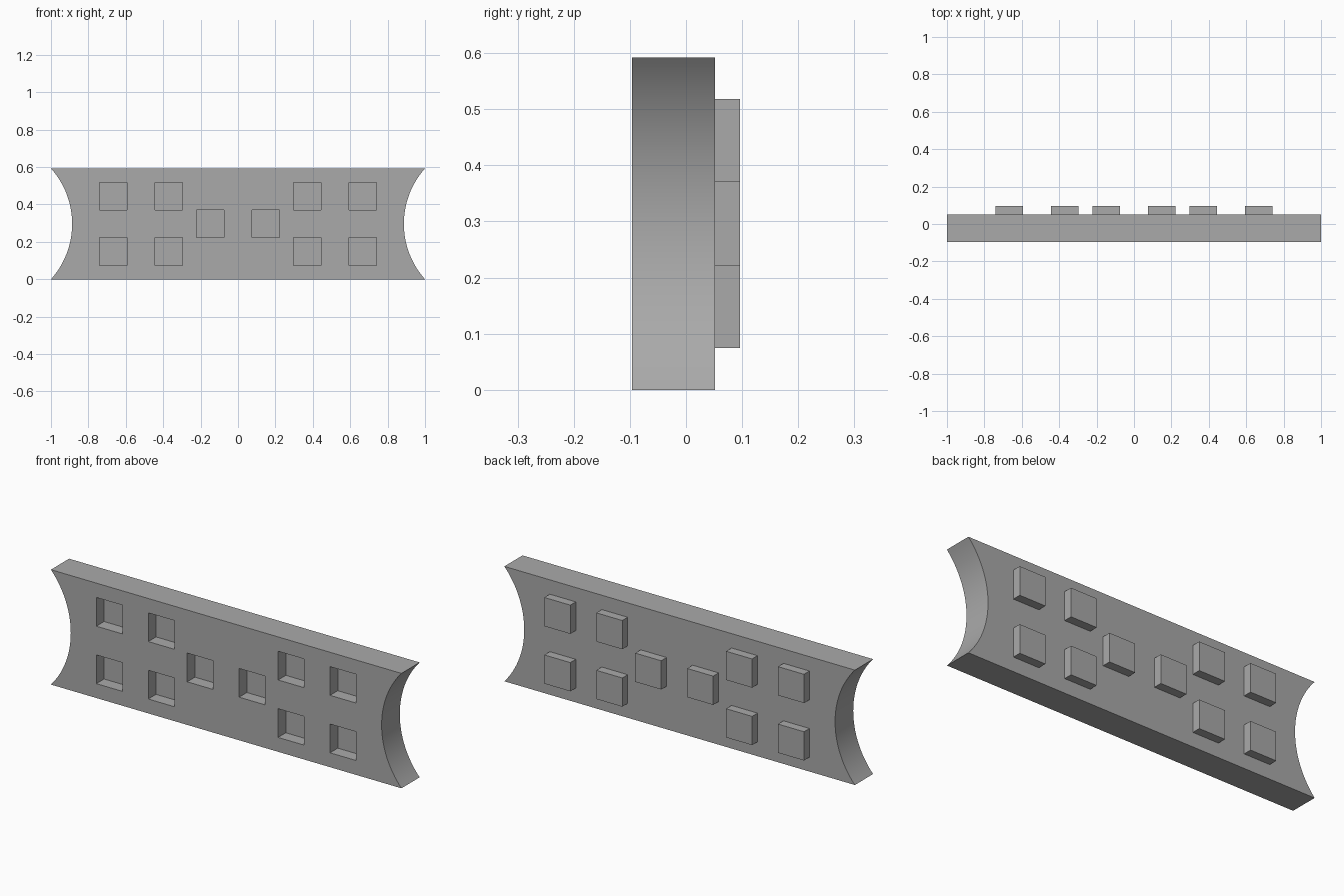
import bpy, bmesh, math

cube = bpy.data.objects.get("Cube")
if cube:
    bpy.data.objects.remove(cube, do_unlink=True)

U = 2 / 27                      # base module of the plate
FRONT, BACK = -1.3 * U, 0.7 * U  # slab faces in y
STUD, POCKET = 0.6 * U, 0.85 * U
RADIUS, STEPS = 6 * U, 32

grey = bpy.data.materials.new("plain_grey")
grey.use_nodes = True
colour = (0.4, 0.4, 0.4, 1)
grey.diffuse_color = colour
grey.node_tree.nodes["Principled BSDF"].inputs["Base Color"].default_value = colour


def make_object(name, bm):
    bmesh.ops.recalc_face_normals(bm, faces=bm.faces)
    mesh = bpy.data.meshes.new(name)
    bm.to_mesh(mesh)
    bm.free()
    mesh.materials.append(grey)
    obj = bpy.data.objects.new(name, mesh)
    bpy.context.collection.objects.link(obj)
    return obj


def add_box(bm, x, z, y0, y1):
    verts = bmesh.ops.create_cube(bm, size=1)["verts"]
    bmesh.ops.scale(bm, vec=(2 * U, y1 - y0, 2 * U), verts=verts)
    bmesh.ops.translate(bm, vec=(x, (y0 + y1) / 2, z), verts=verts)


# Slab with a concave arc at each end
bm = bmesh.new()
half = math.asin(4 * U / RADIUS)
arc = []
for i in range(STEPS + 1):
    a = -half + 2 * half * i / STEPS
    arc.append((1 + RADIUS * (math.cos(half) - math.cos(a)), 4 * U + RADIUS * math.sin(a)))
outline = arc + [(-x, z) for x, z in reversed(arc)]
face = bm.faces.new([bm.verts.new((x, FRONT, z)) for x, z in outline])
extruded = bmesh.ops.extrude_face_region(bm, geom=[face])["geom"]
bmesh.ops.translate(bm, vec=(0, BACK - FRONT, 0),
                    verts=[v for v in extruded if isinstance(v, bmesh.types.BMVert)])
plate = make_object("plate", bm)

# Square positions: four towards each end, two in the middle
spots = [(s * x * U, z * U) for s in (-1, 1)
         for x, z in ((9, 2), (9, 6), (5, 2), (5, 6), (2, 4))]

# Front pockets and back studs
pockets, studs = bmesh.new(), bmesh.new()
for x, z in spots:
    add_box(pockets, x, z, FRONT - U, FRONT + POCKET)
    add_box(studs, x, z, BACK - 0.3 * U, BACK + STUD)
tools = (("DIFFERENCE", make_object("pocket_cutters", pockets)),
         ("UNION", make_object("back_studs", studs)))

bpy.ops.object.select_all(action="DESELECT")
bpy.context.view_layer.objects.active = plate
plate.select_set(True)
for operation, tool in tools:
    tool.hide_render = True
    mod = plate.modifiers.new(operation.title(), "BOOLEAN")
    mod.operation, mod.object, mod.solver = operation, tool, "EXACT"
    bpy.ops.object.modifier_apply(modifier=mod.name)
    bpy.data.objects.remove(tool, do_unlink=True)

bpy.ops.object.shade_smooth_by_angle(angle=math.radians(30))
